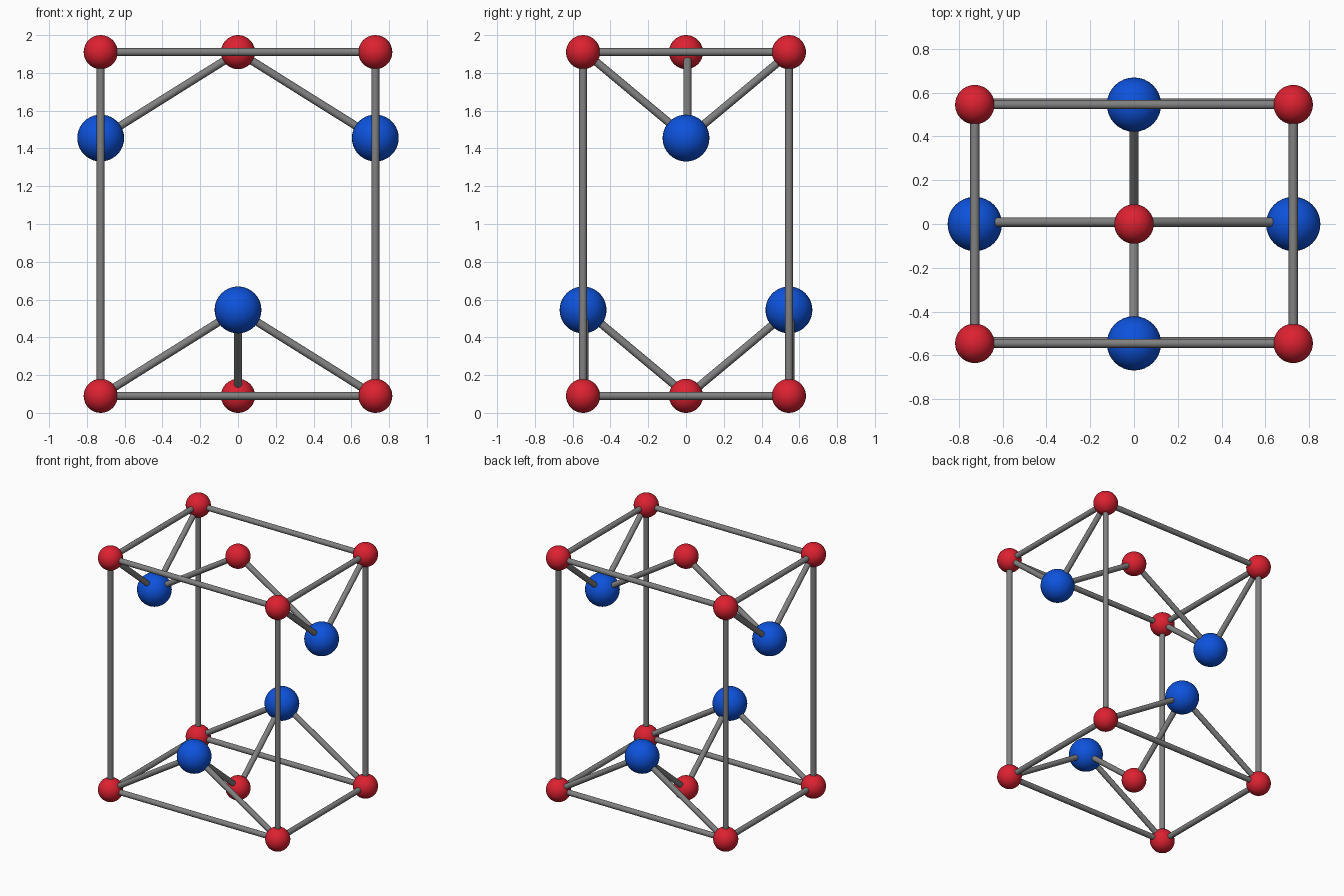
import bpy
from mathutils import Vector

if "Cube" in bpy.data.objects:
    bpy.data.objects.remove(bpy.data.objects["Cube"])

X, Y, LOW, TOP = 0.727, 0.545, 0.09, 1.91   # cell corners
MID_LOW, MID_TOP = 0.545, 1.455             # blue ball levels


def material(name, rgb):
    m = bpy.data.materials.new(name)
    m.diffuse_color = (*rgb, 1)
    m.use_nodes = True
    m.node_tree.nodes["Principled BSDF"].inputs["Base Color"].default_value = m.diffuse_color
    return m


RED = material("red", (0.72, 0.015, 0.03))
BLUE = material("blue", (0.004, 0.085, 0.72))
GREY = material("grey", (0.22, 0.22, 0.22))


def finish(name, mat):
    ob = bpy.context.object
    ob.name = name
    ob.data.materials.append(mat)
    bpy.ops.object.shade_smooth_by_angle()


def ball(name, pos, r, mat):
    bpy.ops.mesh.primitive_uv_sphere_add(segments=32, ring_count=20, radius=r, location=pos)
    finish(name, mat)


def rod(name, a, b, shift=0.0):
    a, b = Vector(a), Vector(b)
    d = b - a
    bpy.ops.mesh.primitive_cylinder_add(
        vertices=16, radius=0.021, depth=d.length,
        location=(a + b) / 2 + Vector((0, shift, 0)),
        rotation=d.to_track_quat('Z', 'Y').to_euler())
    finish(name, GREY)


# Red balls at the corners and the end face centres, with the level frame edges
for z in (LOW, TOP):
    ball("centre_ball", (0, 0, z), 0.09, RED)
    for s in (-1, 1):
        rod("long_edge", (-X, s * Y, z), (X, s * Y, z))
        rod("short_edge", (s * X, -Y, z), (s * X, Y, z))
        for t in (-1, 1):
            ball("corner_ball", (s * X, t * Y, z), 0.09, RED)

# Upright frame edges
for s in (-1, 1):
    for t in (-1, 1):
        rod("upright_edge", (s * X, t * Y, LOW), (s * X, t * Y, TOP))

# Blue balls on the side faces, each bonded to three red balls
for s in (-1, 1):
    low, top = (0, s * Y, MID_LOW), (s * X, 0, MID_TOP)
    ball("lower_blue_ball", low, 0.124, BLUE)
    ball("upper_blue_ball", top, 0.124, BLUE)
    rod("lower_bond", low, (0, 0, LOW), 0.008)
    rod("upper_bond", top, (0, 0, TOP), 0.008)
    for t in (-1, 1):
        rod("lower_bond", low, (t * X, s * Y, LOW), 0.008)
        rod("upper_bond", top, (s * X, t * Y, TOP), 0.008)
